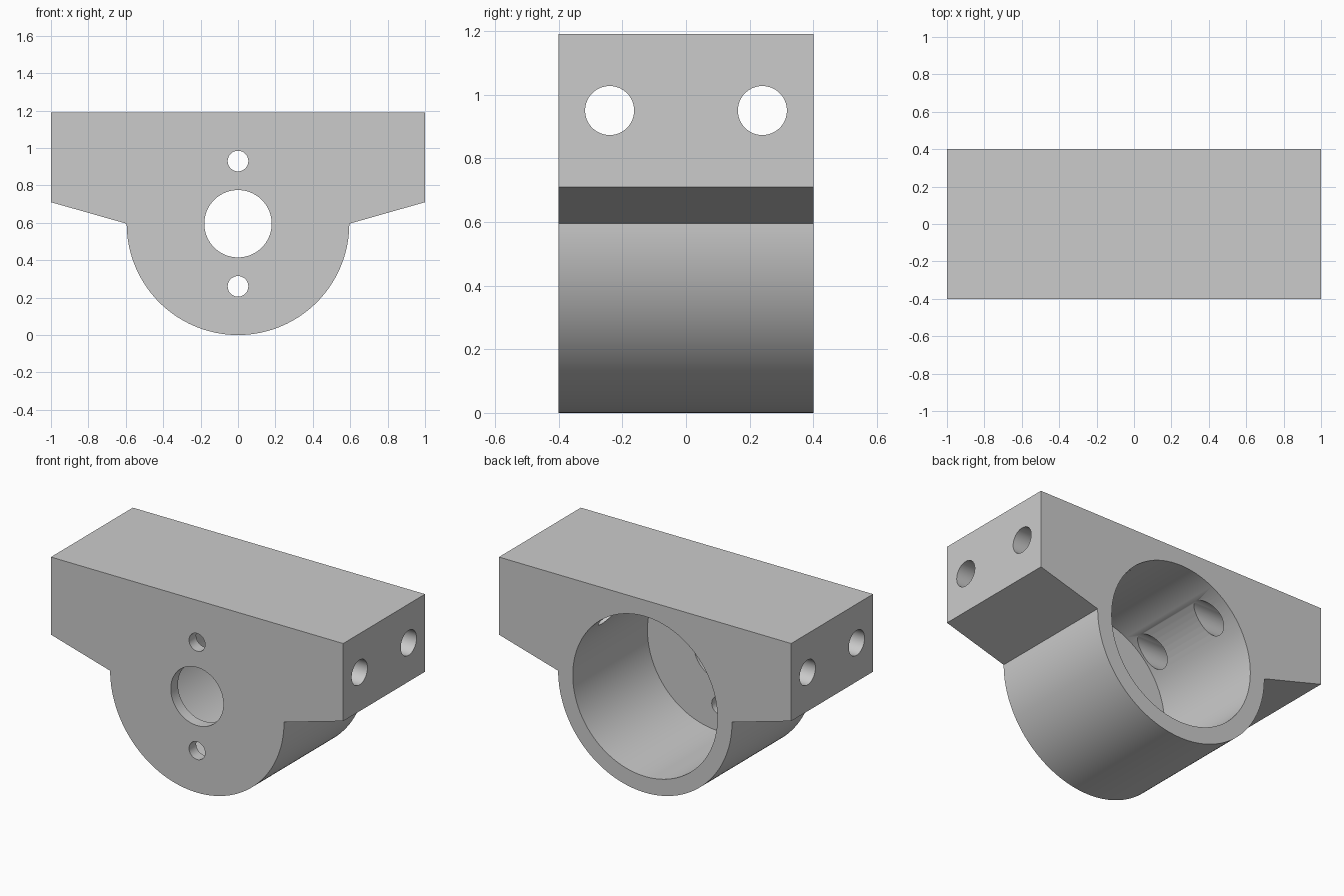
import bpy
import bmesh
from math import sin, cos, pi, radians

cube = bpy.data.objects.get("Cube")
if cube:
    bpy.data.objects.remove(cube, do_unlink=True)

DEPTH = 0.80      # front to back
TOP = 1.19
AXIS = 0.595      # height of the bore axis, and outer radius
FLOOR = 0.07      # thickness of the front wall

grey = bpy.data.materials.new("light grey")
grey.use_nodes = True
colour = (0.6, 0.6, 0.6, 1)
grey.diffuse_color = colour
grey.node_tree.nodes["Principled BSDF"].inputs["Base Color"].default_value = colour


def cutter(name, radius, length, location, rotation):
    """Cylinder used to cut a hole, hidden from the result."""
    bpy.ops.mesh.primitive_cylinder_add(vertices=96, radius=radius, depth=length,
                                        location=location, rotation=rotation)
    obj = bpy.context.object
    obj.name = name
    obj.hide_render = True
    obj.hide_set(True)
    return obj


# Bracket body: half round below, flat-topped wings above
steps = 96
outline = [(AXIS * cos(pi + pi * i / steps), AXIS + AXIS * sin(pi + pi * i / steps))
           for i in range(steps + 1)]
outline += [(1, 0.71), (1, TOP), (-1, TOP), (-1, 0.71)]

bm = bmesh.new()
face = bm.faces.new([bm.verts.new((x, -DEPTH / 2, z)) for x, z in outline])
extruded = bmesh.ops.extrude_face_region(bm, geom=[face])["geom"]
bmesh.ops.translate(bm, vec=(0, DEPTH, 0),
                    verts=[v for v in extruded if isinstance(v, bmesh.types.BMVert)])
bmesh.ops.recalc_face_normals(bm, faces=bm.faces)
mesh = bpy.data.meshes.new("bracket_body")
bm.to_mesh(mesh)
bm.free()
body = bpy.data.objects.new("bracket_body", mesh)
bpy.context.collection.objects.link(body)
mesh.materials.append(grey)

# Blind bore from the back, front wall holes and cross holes
along_y, along_x = (pi / 2, 0, 0), (0, pi / 2, 0)
cutters = [
    cutter("bore_cutter", 0.495, 1, (0, 0.5 - DEPTH / 2 + FLOOR, AXIS), along_y),
    cutter("shaft_hole_cutter", 0.18, 0.4, (0, -DEPTH / 2, AXIS), along_y),
]
for name, z in (("upper", 0.93), ("lower", 0.26)):
    cutters.append(cutter(name + "_screw_hole_cutter", 0.055, 0.4, (0, -DEPTH / 2, z), along_y))
for name, y in (("front", -0.24), ("back", 0.24)):
    cutters.append(cutter(name + "_cross_hole_cutter", 0.077, 2.4, (0, y, 0.95), along_x))

# Cut the holes and bake the result
bpy.ops.object.select_all(action="DESELECT")
body.select_set(True)
bpy.context.view_layer.objects.active = body
for tool in cutters:
    cut = body.modifiers.new(tool.name, "BOOLEAN")
    cut.operation = "DIFFERENCE"
    cut.solver = "EXACT"
    cut.object = tool
    bpy.ops.object.modifier_apply(modifier=cut.name)
for tool in cutters:
    bpy.data.objects.remove(tool, do_unlink=True)

# Single flat colour, smooth round walls with sharp rims
for polygon in body.data.polygons:
    polygon.material_index = 0
bpy.ops.object.shade_smooth_by_angle(angle=radians(30))
